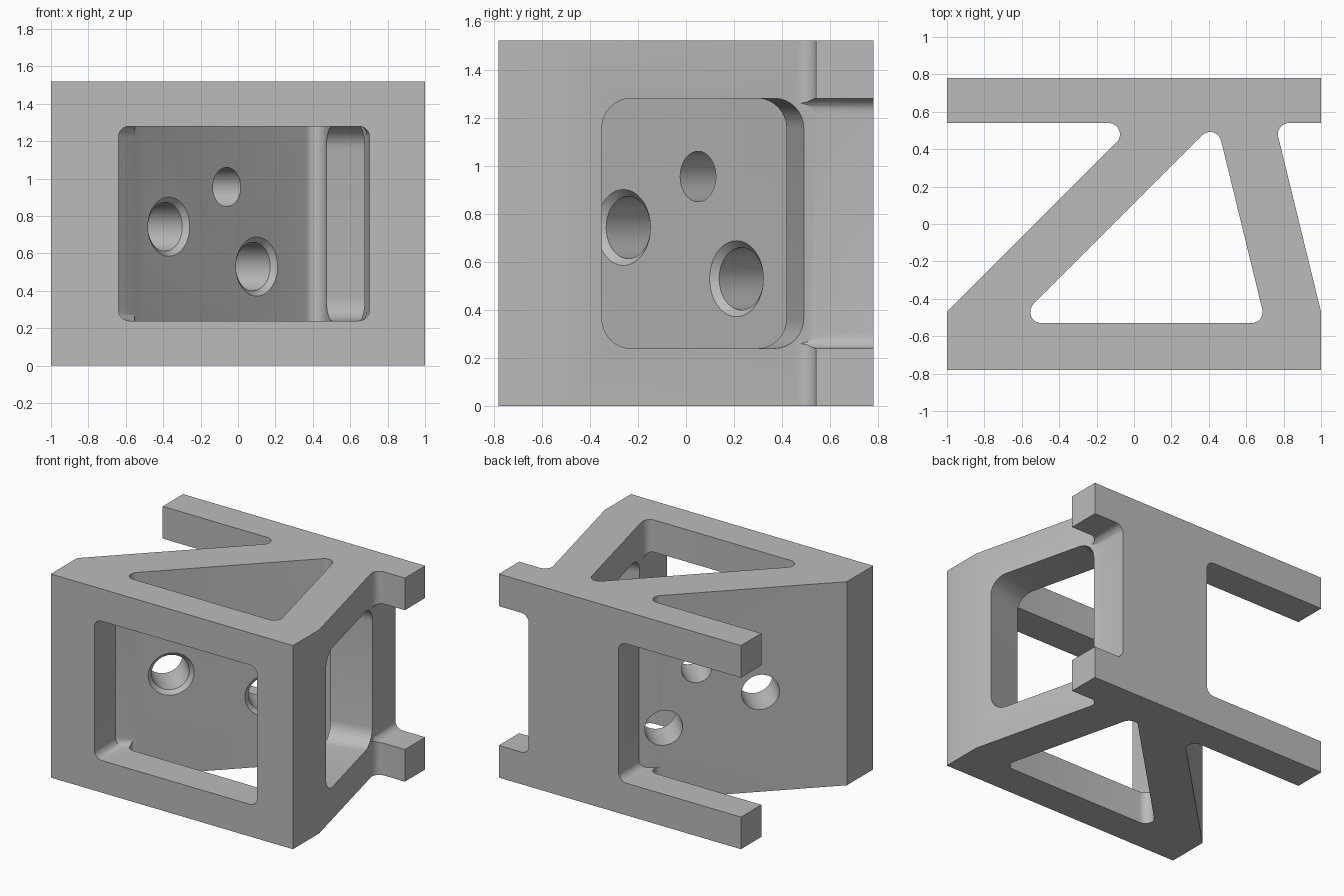
import bpy, bmesh, math
from mathutils import Vector

if "Cube" in bpy.data.objects:
    bpy.data.objects.remove(bpy.data.objects["Cube"])

HEIGHT, LOW, HIGH = 1.52, 0.24, 1.28     # block height, window sill and head
FILLET = 0.06
SLOPE = 0.2446                           # lean of the steep web
EPS = 0.001


def rounded(points, radii, steps=8):
    """Polygon outline with each corner replaced by an arc of its radius."""
    out = []
    for i, (p, r) in enumerate(zip(points, radii)):
        p = Vector(p)
        if r == 0:
            out.append(p)
            continue
        a = (Vector(points[i - 1]) - p).normalized()
        b = (Vector(points[(i + 1) % len(points)]) - p).normalized()
        half = a.angle(b) / 2
        centre = p + (a + b).normalized() * r / math.sin(half)
        start = p + a * r / math.tan(half) - centre
        end = p + b * r / math.tan(half) - centre
        sweep = math.pi - 2 * half
        for k in range(steps + 1):
            t = k / steps
            out.append(centre + (start * math.sin((1 - t) * sweep)
                                 + end * math.sin(t * sweep)) / math.sin(sweep))
    return out


def rect(u0, u1, r):
    return rounded([(u0, LOW), (u1, LOW), (u1, HIGH), (u0, HIGH)], [r] * 4)


def loft(name, rings):
    """Closed solid through rings of equal point count."""
    bm = bmesh.new()
    rows = [[bm.verts.new(p) for p in ring] for ring in rings]
    n = len(rows[0])
    for a, b in zip(rows, rows[1:]):
        for i in range(n):
            bm.faces.new((a[i], a[(i + 1) % n], b[(i + 1) % n], b[i]))
    bm.faces.new(rows[0][::-1])
    bm.faces.new(rows[-1])
    bmesh.ops.recalc_face_normals(bm, faces=bm.faces)
    mesh = bpy.data.meshes.new(name)
    bm.to_mesh(mesh)
    bm.free()
    obj = bpy.data.objects.new(name, mesh)
    bpy.context.collection.objects.link(obj)
    return obj


def prism(name, outline, z0, z1):
    return loft(name, [[(p.x, p.y, z) for p in outline] for z in (z0, z1)])


# Main bracket: two plates joined by two webs, extruded upward
outer = [(-1, -.78), (1, -.78), (1, -.47), (.753, .54), (1, .54), (1, .78),
         (-1, .78), (-1, .54), (.01, .54), (-1, -.47)]
bracket = prism("bracket_body",
                rounded(outer, [0, 0, 0, FILLET, 0, 0, 0, 0, FILLET, 0]), 0, HEIGHT)

# Triangular shaft between the webs
cutters = [prism("shaft_cutter",
                 rounded([(-.64, -.53), (.704, -.53), (.44, .55)], [FILLET] * 3),
                 -.1, HEIGHT + .1)]

# Front plate window, tapering inside to follow both webs
cutters.append(loft("front_window_cutter", [
    [(p.x, y, p.y) for p in rect(x0, x1, FILLET)]
    for y, x0, x1 in ((-.9, -.64, .704), (-.53, -.64, .704),
                      (-.4, -.51 + EPS, .672 - EPS))]))

# Back plate notches, reaching down to the outer face of each web
left = rect(-1.2, .01, FILLET)
right = rect(.753, 1.2, FILLET)
cutters.append(loft("back_left_notch_cutter", [
    [(p.x, p.x + .53 + EPS, p.y) for p in left], [(p.x, .9, p.y) for p in left]]))
cutters.append(loft("back_right_notch_cutter", [
    [(p.x, -.47 + (1 - p.x) / SLOPE + 4 * EPS, p.y) for p in right],
    [(p.x, .9, p.y) for p in right]]))

# Window square through the steep web
along = Vector((-SLOPE, 1, 0)).normalized()
normal = Vector((along.y, -along.x, 0))
corner = Vector((1, -.47, 0))
cutters.append(loft("side_window_cutter", [
    [corner + along * p.x + normal * d + Vector((0, 0, p.y))
     for p in rect(.1235, .988, .125)] for d in (.1, -.38)]))

# Holes square through the diagonal web, two with an inner chamfer
axis = Vector((1, -1, 0)).normalized()
across = Vector((1, 1, 0)).normalized()
for x, z, r, chamfer in ((-.06, .955, .105, 0), (-.37, .743, .13, .028),
                         (.1, .53, .13, .028)):
    centre = Vector((x, x + .11, z))
    stations = [(-.4, r), (-chamfer, r), (.02, r + (chamfer + .02 if chamfer else 0))]
    cutters.append(loft("hole_cutter", [
        [centre + axis * d + across * rad * math.cos(a) + Vector((0, 0, rad * math.sin(a)))
         for a in (math.tau * k / 48 for k in range(48))] for d, rad in stations]))

# Apply every cut
bpy.context.view_layer.objects.active = bracket
for cutter in cutters:
    mod = bracket.modifiers.new(cutter.name, 'BOOLEAN')
    mod.operation, mod.solver, mod.object = 'DIFFERENCE', 'EXACT', cutter
    bpy.ops.object.modifier_apply(modifier=mod.name)
    bpy.data.objects.remove(cutter)

# Plain grey finish
grey = bpy.data.materials.new("plain_grey")
grey.use_nodes = True
colour = (.5, .5, .5, 1)
grey.diffuse_color = colour
grey.node_tree.nodes["Principled BSDF"].inputs["Base Color"].default_value = colour
bracket.data.materials.clear()
bracket.data.materials.append(grey)
bpy.ops.object.select_all(action='DESELECT')
bracket.select_set(True)
bpy.ops.object.shade_smooth_by_angle(angle=math.radians(30))
